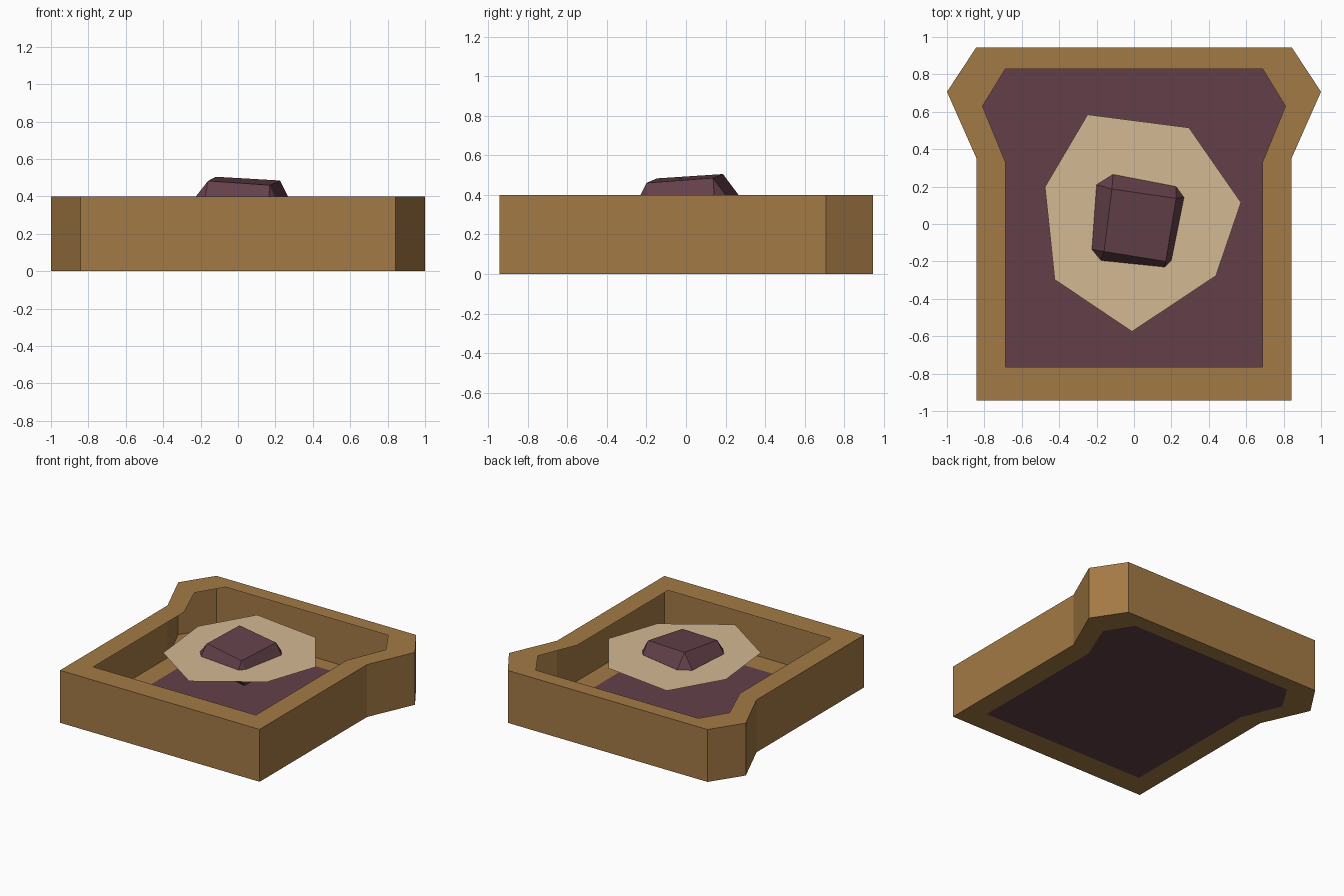
import bpy
import bmesh

cube = bpy.data.objects.get("Cube")
if cube:
    bpy.data.objects.remove(cube, do_unlink=True)


def material(name, rgb):
    """Flat material from display colour values (0-255)."""
    col = [((c / 255 + 0.055) / 1.055) ** 2.4 for c in rgb] + [1.0]
    mat = bpy.data.materials.new(name)
    mat.use_nodes = True
    mat.diffuse_color = col
    bsdf = mat.node_tree.nodes["Principled BSDF"]
    bsdf.inputs["Base Color"].default_value = col
    bsdf.inputs["Roughness"].default_value = 0.9
    return mat


def finish(bm, name, mat):
    mesh = bpy.data.meshes.new(name)
    bm.to_mesh(mesh)
    bm.free()
    mesh.materials.append(mat)
    obj = bpy.data.objects.new(name, mesh)
    bpy.context.collection.objects.link(obj)
    return obj


def mirrored(half):
    """Closed counter-clockwise outline from its +x half, front to back."""
    return half + [(-x, y) for x, y in reversed(half)]


def ring(bm, outline, z):
    return [bm.verts.new((x, y, z)) for x, y in outline]


def bridge(bm, a, b):
    for i in range(len(a)):
        j = (i + 1) % len(a)
        bm.faces.new((a[i], a[j], b[j], b[i]))


def sheet(name, outline, z, mat):
    bm = bmesh.new()
    bm.faces.new(ring(bm, outline, z))
    return finish(bm, name, mat)


brown = material("crust brown", (164, 122, 69))
plum = material("dark plum", (99, 64, 73))
cream = material("pale cream", (211, 184, 147))

HEIGHT = 0.4
outer = mirrored([(0.843, -0.943), (0.843, 0.353), (1.0, 0.707), (0.843, 0.945)])
inner = mirrored([(0.687, -0.765), (0.687, 0.33), (0.81, 0.63), (0.687, 0.83)])

# Crust: hollow shell with an outer wall and open rims above and below
bm = bmesh.new()
bottom_in, bottom_out, top_out, top_in = (
    ring(bm, outline, z)
    for outline, z in ((inner, 0), (outer, 0), (outer, HEIGHT), (inner, HEIGHT)))
bridge(bm, bottom_in, bottom_out)
bridge(bm, bottom_out, top_out)
bridge(bm, top_out, top_in)
finish(bm, "crust", brown)

# Floor closing the lower rim
sheet("bread_floor", inner, 0, plum)

# Flat seven-sided spread level with the upper rim
spread = [(-0.011, -0.575), (0.438, -0.277), (0.572, 0.115), (0.294, 0.515),
          (-0.248, 0.585), (-0.476, 0.198), (-0.424, -0.297)]
sheet("spread", spread, HEIGHT - 0.001, cream)

# Bevelled pat sitting through the spread: tilted top, girdle, mirrored underside
top = [(-0.118, 0.187, 0.505), (0.225, 0.137, 0.485),
       (0.17, -0.2, 0.46), (-0.16, -0.147, 0.483)]
girdle = [(-0.2, 0.21), (-0.112, 0.265), (0.225, 0.2), (0.267, 0.142),
          (0.2, -0.195), (0.165, -0.23), (-0.176, -0.195), (-0.225, -0.136)]
bm = bmesh.new()
for x, y, z in top:
    bm.verts.new((x, y, z))
    bm.verts.new((0.04 - x, 0.04 - y, 0.75 - z))
for z in (HEIGHT, 0.35):
    ring(bm, girdle, z)
bmesh.ops.convex_hull(bm, input=bm.verts[:])
bmesh.ops.dissolve_limit(bm, angle_limit=0.05, verts=bm.verts[:], edges=bm.edges[:])
bmesh.ops.recalc_face_normals(bm, faces=bm.faces[:])
finish(bm, "pat", plum)
